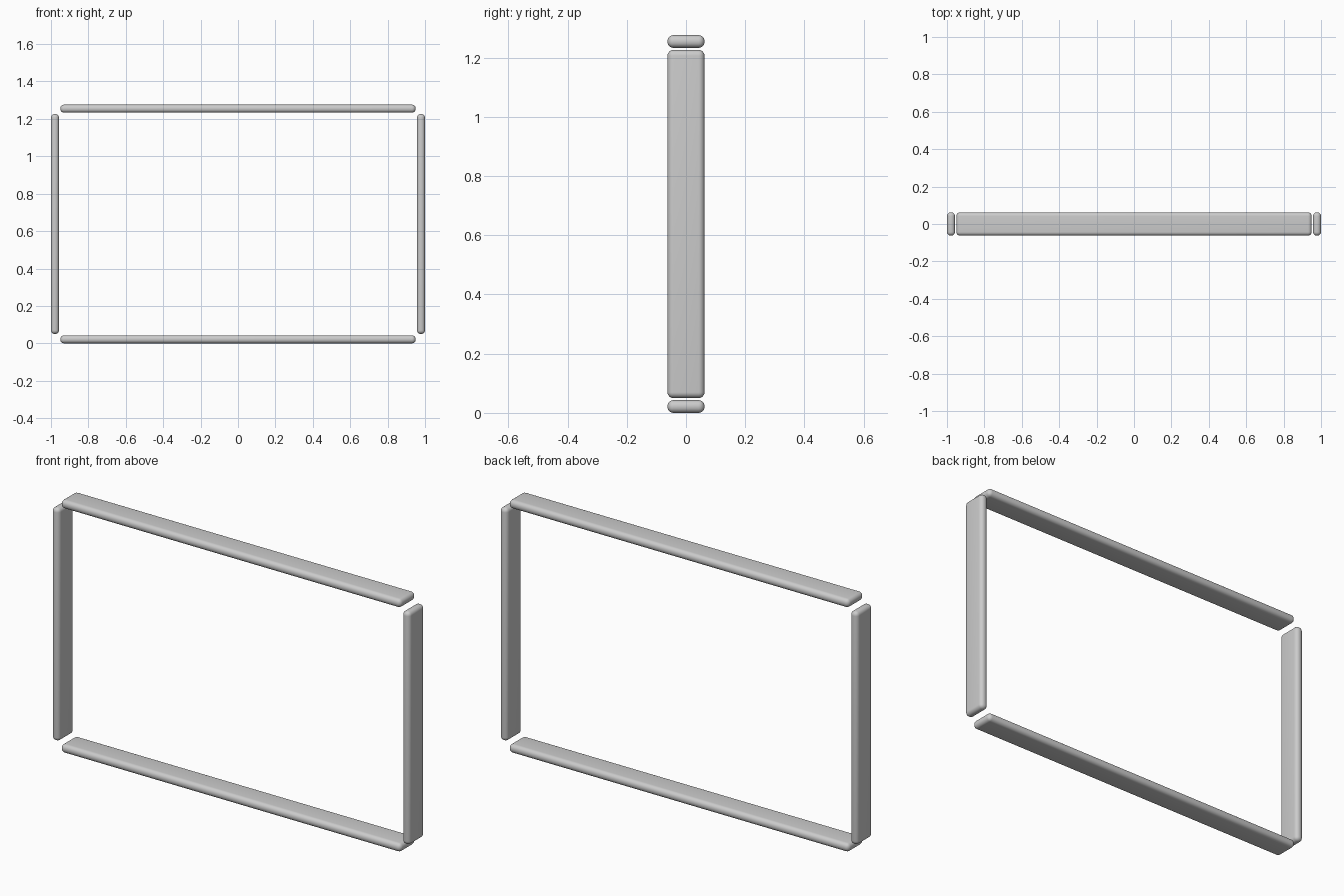
import bpy

if "Cube" in bpy.data.objects:
    bpy.data.objects.remove(bpy.data.objects["Cube"])

DEPTH = 0.125     # size along y
THICK = 0.043     # bar thickness
HEIGHT = 1.276    # total height


def rounded_bar(name, size, location):
    bpy.ops.mesh.primitive_cube_add(size=1, location=location)
    bar = bpy.context.object
    bar.name = name
    bar.scale = size
    bpy.ops.object.transform_apply(location=False, rotation=False, scale=True)
    bevel = bar.modifiers.new("rounded_edges", 'BEVEL')
    bevel.width = 0.02
    bevel.segments = 6
    bpy.ops.object.modifier_apply(modifier=bevel.name)
    bpy.ops.object.shade_smooth_by_angle()
    return bar


# Bottom and top rails
for name, z in (("bottom_rail", THICK / 2), ("top_rail", HEIGHT - THICK / 2)):
    rounded_bar(name, (1.9, DEPTH, THICK), (0, 0, z))

# Side posts, standing between the rails with a small gap
for name, side in (("left_post", -1), ("right_post", 1)):
    rounded_bar(name, (THICK, DEPTH, HEIGHT - 0.1),
                (side * (1 - THICK / 2), 0, HEIGHT / 2))
